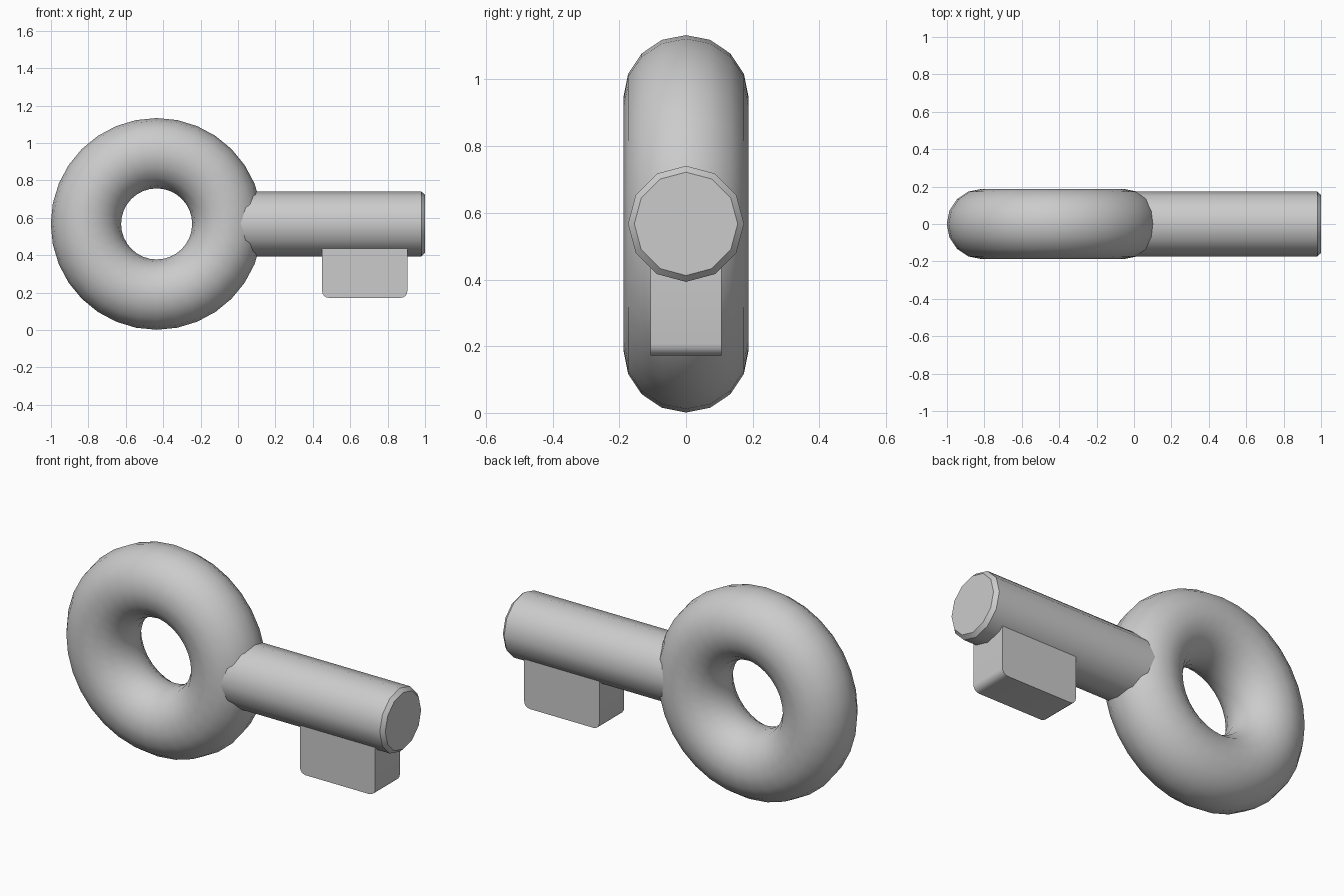
import bpy, bmesh
from math import pi, sin, cos, radians

if "Cube" in bpy.data.objects:
    bpy.data.objects.remove(bpy.data.objects["Cube"])

CZ = 0.567  # height of the key's axis


def finish(name, bm, angle=40):
    bmesh.ops.recalc_face_normals(bm, faces=bm.faces)
    mesh = bpy.data.meshes.new(name)
    bm.to_mesh(mesh)
    bm.free()
    ob = bpy.data.objects.new(name, mesh)
    bpy.context.collection.objects.link(ob)
    bpy.ops.object.select_all(action='DESELECT')
    ob.select_set(True)
    bpy.context.view_layer.objects.active = ob
    bpy.ops.object.shade_smooth_by_angle(angle=radians(angle))
    return ob


# Ring handle, standing upright
bpy.ops.mesh.primitive_torus_add(
    major_segments=32, minor_segments=16, major_radius=0.378, minor_radius=0.188,
    location=(-0.435, 0, CZ), rotation=(pi / 2, 0, 0))
ring = bpy.context.object
ring.name = "ring_handle"
bpy.ops.object.shade_smooth()

# Twelve-sided shaft with a chamfered tip, lofted from (x, radius) stations
bm = bmesh.new()
rings = []
for x, r in ((-0.06, 0.174), (0.98, 0.174), (1.0, 0.155)):
    rings.append([bm.verts.new((x, r * sin(i * pi / 6), CZ + r * cos(i * pi / 6)))
                  for i in range(12)])
for a, b in zip(rings, rings[1:]):
    for i in range(12):
        j = (i + 1) % 12
        bm.faces.new((a[i], a[j], b[j], b[i]))
bm.faces.new(rings[0])
bm.faces.new(rings[-1])
finish("shaft", bm)

# Key bit: slab with rounded lower corners
x0, x1, z0, z1, y, r = 0.45, 0.905, 0.172, 0.48, 0.107, 0.035
profile = [(x0, z1)]
for cx, start in ((x0 + r, pi), (x1 - r, 1.5 * pi)):
    for i in range(5):
        a = start + i * pi / 8
        profile.append((cx + r * cos(a), z0 + r + r * sin(a)))
profile.append((x1, z1))
bm = bmesh.new()
face = bm.faces.new([bm.verts.new((px, -y, pz)) for px, pz in profile])
ext = bmesh.ops.extrude_face_region(bm, geom=[face], use_keep_orig=True)
bmesh.ops.translate(bm, vec=(0, 2 * y, 0),
                    verts=[v for v in ext["geom"] if isinstance(v, bmesh.types.BMVert)])
finish("key_bit", bm)
